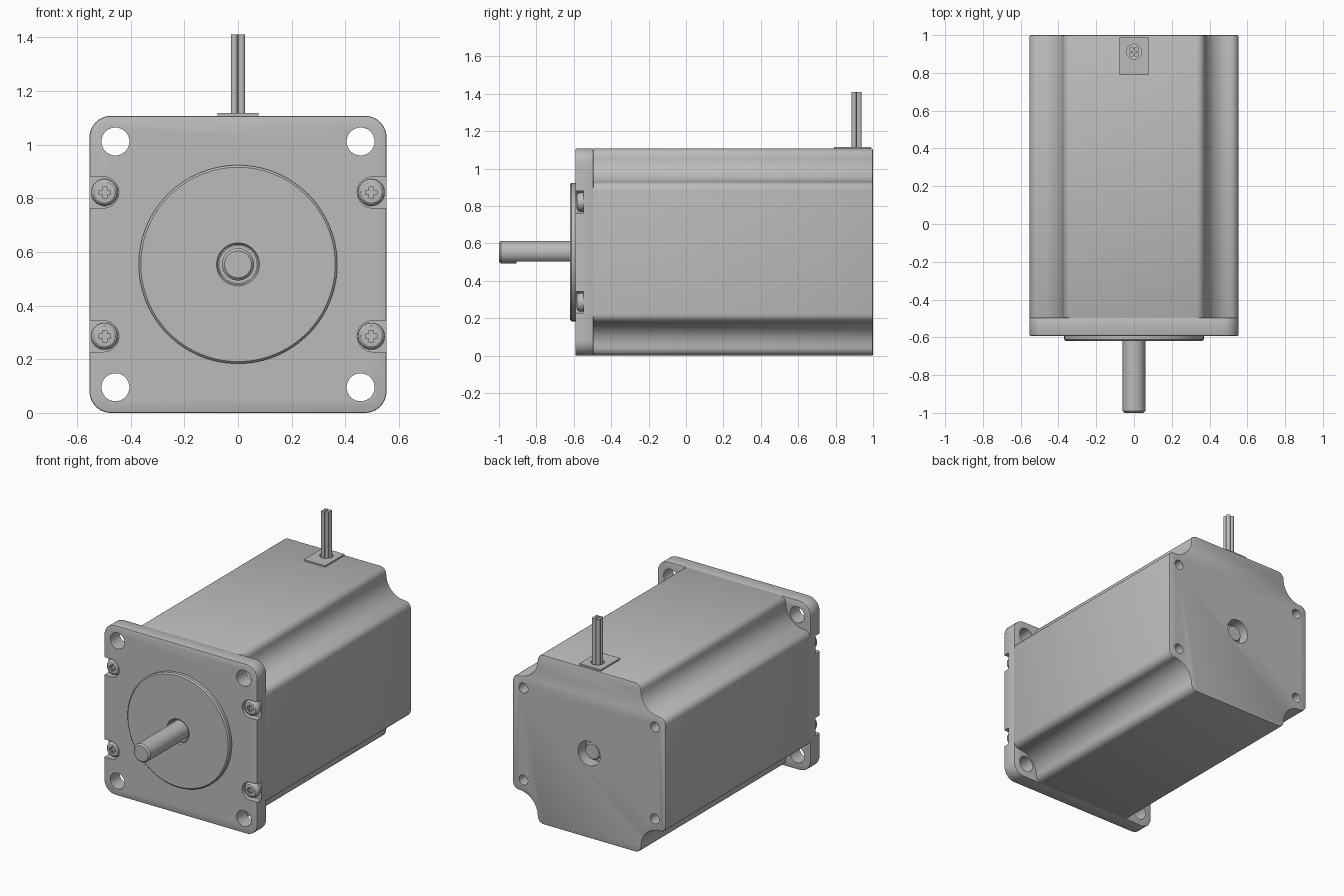
import bpy, bmesh
from math import sin, cos, pi, radians
from mathutils import Matrix

if "Cube" in bpy.data.objects:
    bpy.data.objects.remove(bpy.data.objects["Cube"])

HALF = 0.5535          # half width of the square frame
AXIS = HALF            # height of the shaft axis
TOP = 2 * HALF
SIGNS = [(1, 1), (-1, 1), (-1, -1), (1, -1)]
GREY = (0.5, 0.5, 0.5, 1)

steel = bpy.data.materials.new("grey_metal")
steel.use_nodes = True
steel.diffuse_color = GREY
steel.node_tree.nodes["Principled BSDF"].inputs["Base Color"].default_value = GREY


def finish(name, bm):
    bmesh.ops.remove_doubles(bm, verts=bm.verts, dist=1e-5)
    bmesh.ops.recalc_face_normals(bm, faces=bm.faces)
    mesh = bpy.data.meshes.new(name)
    bm.to_mesh(mesh)
    bm.free()
    mesh.materials.append(steel)
    obj = bpy.data.objects.new(name, mesh)
    bpy.context.collection.objects.link(obj)
    return obj


def prism(name, outline, y0, y1):
    """Extrude an (x, z) outline, measured from the shaft axis, along y."""
    bm = bmesh.new()
    face = bm.faces.new([bm.verts.new((x, y0, z + AXIS)) for x, z in outline])
    # Keep the starting face as the near cap
    new = bmesh.ops.extrude_face_region(bm, geom=[face], use_keep_orig=True)["geom"]
    bmesh.ops.translate(bm, vec=(0, y1 - y0, 0),
                        verts=[g for g in new if isinstance(g, bmesh.types.BMVert)])
    return finish(name, bm)


def lathe(name, profile, x=0, z=0, steps=64):
    """Spin an (r, y) profile about an axis parallel to y."""
    bm = bmesh.new()
    verts = [bm.verts.new((r, y, 0)) for r, y in profile]
    edges = [bm.edges.new(pair) for pair in zip(verts, verts[1:])]
    bmesh.ops.spin(bm, geom=verts + edges, cent=(0, 0, 0), axis=(0, 1, 0),
                   angle=2 * pi, steps=steps)
    bmesh.ops.translate(bm, vec=(x, 0, z + AXIS), verts=bm.verts)
    return finish(name, bm)


def rod(name, r, y0, y1, x=0, z=0, steps=48):
    return lathe(name, [(0, y0), (r, y0), (r, y1), (0, y1)], x, z, steps)


def upright(name, r, x, y, z0, z1, steps):
    bm = bmesh.new()
    bmesh.ops.create_cone(bm, cap_ends=True, segments=steps, radius1=r, radius2=r,
                          depth=z1 - z0, matrix=Matrix.Translation((x, y, (z0 + z1) / 2)))
    return finish(name, bm)


def rect(x0, x1, z0, z1):
    return [(x0, z0), (x1, z0), (x1, z1), (x0, z1)]


def arc(cx, cz, r, start, end, n=10):
    angles = [radians(start + (end - start) * i / n) for i in range(n + 1)]
    return [(cx + r * cos(a), cz + r * sin(a)) for a in angles]


def four_corners(quarter):
    """Rotate one corner's outline to all four corners."""
    points = []
    for k in range(4):
        c, s = round(cos(k * pi / 2)), round(sin(k * pi / 2))
        points += [(c * x - s * z, s * x + c * z) for x, z in quarter]
    return points


def apply_modifier(obj, mod):
    with bpy.context.temp_override(object=obj, active_object=obj):
        bpy.ops.object.modifier_apply(modifier=mod.name)


def bevel(obj, width):
    mod = obj.modifiers.new("edge", 'BEVEL')
    mod.width, mod.segments = width, 2
    mod.limit_method, mod.angle_limit = 'ANGLE', radians(50)
    apply_modifier(obj, mod)


def cut(obj, cutter):
    mod = obj.modifiers.new("cut", 'BOOLEAN')
    mod.operation, mod.object, mod.solver = 'DIFFERENCE', cutter, 'EXACT'
    apply_modifier(obj, mod)
    bpy.data.objects.remove(cutter)


# Mounting flange: rounded square with four holes and four screw slots
R = 0.08
flange = prism("flange", four_corners(arc(HALF - R, HALF - R, R, 0, 90)), -0.592, -0.495)
bevel(flange, 0.006)
slot = [(0.6, 0.21), (0.6, 0.326)] + arc(0.502, 0.268, 0.058, 90, 270, 16)
for sx, sz in SIGNS:
    cut(flange, rod("hole_cutter", 0.052, -0.7, -0.4, sx * 0.457, sz * 0.458))
    cut(flange, prism("slot_cutter", [(sx * x, sz * z) for x, z in slot], -0.7, -0.548))
cut(flange, rod("bore_cutter", 0.2, -0.7, -0.4, steps=64))

# Raised pilot disc with a stepped bore
lathe("pilot_disc", [(0, -0.5), (0.2, -0.5), (0.2, -0.59), (0.37, -0.59),
                     (0.37, -0.612), (0.362, -0.62), (0.08, -0.62), (0.075, -0.61),
                     (0.07, -0.61), (0.07, -0.56), (0, -0.56)], steps=96)

# Long body: scalloped corners with rounded shoulders
F, NOTCH = 0.045, 0.375
inner, shoulder = HALF - F, NOTCH - F
corner = (arc(inner, shoulder, F, 0, 90, 6)
          + arc(inner, inner, inner - NOTCH, 270, 180, 14)[1:]
          + arc(shoulder, inner, F, 0, 90, 6)[1:])
body = prism("body", four_corners(corner), -0.503, 1.0)
bevel(body, 0.008)
for sx, sz in SIGNS:
    cut(body, rod("bolt_hole_cutter", 0.032, 0.9, 1.1, sx * 0.475, sz * 0.3, 32))
cut(body, rod("rear_bore_cutter", 0.08, 0.92, 1.1))

# Shaft with a shallow flat behind the tip, and its rear end
shaft = lathe("shaft", [(0, -0.55), (0.06, -0.55), (0.06, -0.99), (0.05, -1.0), (0, -1.0)])
cut(shaft, prism("flat_cutter", rect(-0.1, 0.1, -0.1, -0.051), -0.905, -0.62))
lathe("rear_shaft_end", [(0, 0.9), (0.055, 0.9), (0.055, 0.96), (0.048, 0.968), (0, 0.968)])

# Domed cross-head screws
for sx, sz in SIGNS:
    x, z = sx * 0.497, sz * 0.268
    screw = lathe("flange_screw", [(0, -0.54), (0.05, -0.54), (0.05, -0.568), (0.046, -0.578),
                                   (0.038, -0.584), (0, -0.587)], x, z, 40)
    for a, b in ((0.021, 0.008), (0.008, 0.021)):
        cut(screw, prism("cross_cutter", rect(x - a, x + a, z - b, z + b), -0.7, -0.572))

# Cable exit plate with a round opening
plate = prism("cable_plate", rect(-0.077, 0.077, HALF - 0.005, HALF + 0.01), 0.79, 0.99)
cut(plate, upright("cable_hole_cutter", 0.04, 0, 0.912, TOP - 0.1, TOP + 0.1, 40))

# Four lead wires
for sx, sy in SIGNS:
    upright("lead_wire", 0.013, sx * 0.0138, 0.912 + sy * 0.0138, TOP - 0.02, 1.41, 24)

# Smooth round surfaces, keep edges crisp
for obj in bpy.context.collection.objects:
    if obj.type == 'MESH' and steel.name in obj.data.materials:
        bpy.ops.object.select_all(action='DESELECT')
        obj.select_set(True)
        bpy.context.view_layer.objects.active = obj
        bpy.ops.object.shade_smooth_by_angle(angle=radians(32))
